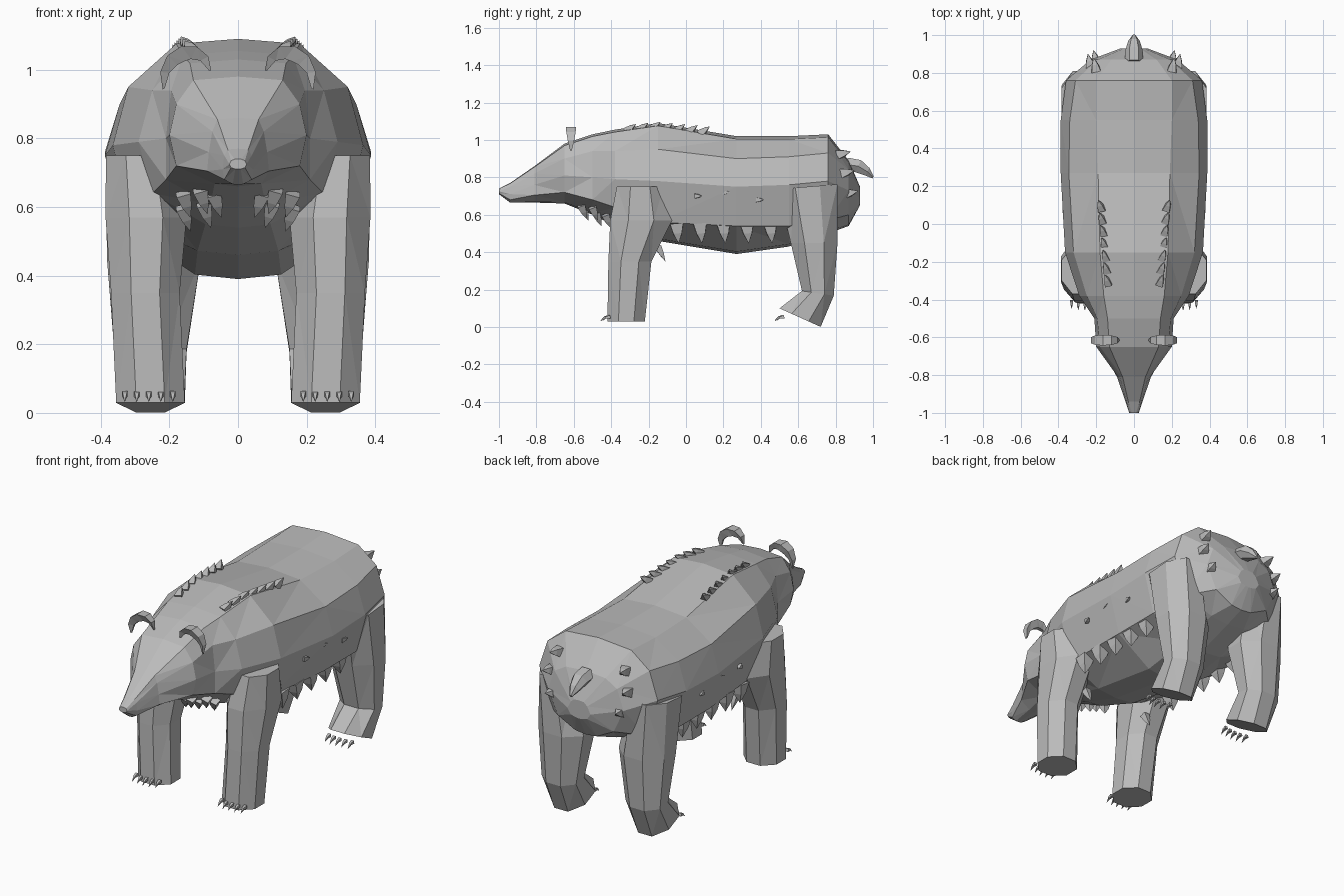
import bpy, bmesh, math
from mathutils import Vector

cube = bpy.data.objects.get("Cube")
if cube:
    bpy.data.objects.remove(cube, do_unlink=True)

grey = bpy.data.materials.new("stone grey")
grey.use_nodes = True
tone = (0.5, 0.5, 0.5, 1)
grey.diffuse_color = tone
grey.node_tree.nodes["Principled BSDF"].inputs["Base Color"].default_value = tone


def finish(bm, name):
    """Turn a bmesh into a flat shaded object."""
    bmesh.ops.recalc_face_normals(bm, faces=bm.faces)
    mesh = bpy.data.meshes.new(name)
    bm.to_mesh(mesh)
    bm.free()
    mesh.materials.append(grey)
    obj = bpy.data.objects.new(name, mesh)
    bpy.context.collection.objects.link(obj)
    return obj


def loft(rings, name):
    """Skin a list of closed rings, cap both ends and split faces into facets."""
    bm = bmesh.new()
    loops = [[bm.verts.new(p) for p in ring] for ring in rings]
    count = len(loops[0])
    for a, b in zip(loops, loops[1:]):
        for i in range(count):
            j = (i + 1) % count
            bm.faces.new((a[i], a[j], b[j], b[i]))
    bm.faces.new(loops[0])
    bm.faces.new(loops[-1])
    bmesh.ops.triangulate(bm, faces=bm.faces[:])
    return finish(bm, name)


def spike(bm, base, direction, length, radius, bend=(0, 0, 0)):
    """Four sided thorn; bend shifts the tip sideways to curve it."""
    base, axis = Vector(base), Vector(direction).normalized()
    side = axis.orthogonal().normalized()
    other = axis.cross(side)
    corners = [(side, 1), (other, 1), (side, -1), (other, -1)]
    low = [bm.verts.new(base + v * s * radius) for v, s in corners]
    mid = [bm.verts.new(base + axis * length * 0.5 + v * s * radius * 0.65) for v, s in corners]
    tip = bm.verts.new(base + axis * length + Vector(bend))
    for i in range(4):
        j = (i + 1) % 4
        bm.faces.new((low[i], low[j], mid[j], mid[i]))
        bm.faces.new((mid[i], mid[j], tip))
    bm.faces.new(low)


# Body and head: y, top z, top width, shoulder x z, flank x z, belly edge x z, bottom z
stations = [
    (-1, .74, .01, .02, .735, .025, .725, .02, .715, .71),
    (-.94, .77, .03, .04, .75, .045, .71, .04, .68, .665),
    (-.81, .86, .06, .075, .82, .085, .76, .09, .705, .665),
    (-.65, .98, .13, .18, .9, .2, .81, .18, .72, .66),
    (-.5, 1.03, .14, .195, .94, .21, .8, .21, .68, .6),
    (-.38, 1.055, .16, .25, .94, .29, .79, .25, .64, .54),
    (-.15, 1.09, .18, .32, .95, .365, .78, .31, .56, .46),
    (.27, 1.02, .19, .345, .9, .388, .75, .33, .54, .39),
    (.55, 1.02, .2, .34, .91, .388, .76, .33, .54, .43),
    (.76, 1.03, .2, .31, .93, .36, .78, .29, .57, .5),
    (.87, .89, .12, .19, .84, .23, .73, .17, .6, .54),
    (.93, .75, .03, .05, .73, .07, .69, .05, .66, .65),
]
rings = []
for y, zt, wt, wu, zu, wm, zm, wl, zl, zb in stations:
    half = [(wt, zt - wt * .08), (wu, zu), (wm, zm), (wl, zl), (wl * .38, zb + wl * .04)]
    ring = [(0, y, zt)] + [(x, y, z) for x, z in half] + [(0, y, zb)]
    ring += [(-x, y, z) for x, z in reversed(half)]
    rings.append(ring)
loft(rings, "body")

# Legs: x, x radius, y, y radius, z, slope of the ring along y
front_leg = [(.285, .1, -.245, .125, .75, 0), (.268, .118, -.24, .165, .57, 0),
             (.27, .1, -.3, .115, .35, 0), (.255, .1, -.32, .1, .03, 0)]
hind_leg = [(.28, .105, .65, .16, .75, .08), (.245, .137, .685, .125, .45, 0),
            (.255, .105, .705, .085, .18, -.15), (.255, .1, .61, .11, .05, -.45)]
for side, word in ((1, "left"), (-1, "right")):
    for shape, part in ((front_leg, "front"), (hind_leg, "hind")):
        rings = []
        for x, rx, y, ry, z, slope in shape:
            ring = []
            for i in range(8):
                a = math.tau * (i + .5) / 8
                dx, dy = rx * math.cos(a) / .924, ry * math.sin(a) / .924
                ring.append((side * (x + dx), y + dy, z + dy * slope))
            rings.append(ring)
        loft(rings, f"{word}_{part}_leg")

        # Five curved claws per foot
        bm = bmesh.new()
        front_y = -.405 if part == "front" else .525
        for i in range(5):
            x = side * (.19 + .035 * i)
            y = front_y - .01 * math.sin(math.pi * i / 4)
            spike(bm, (x, y, .055), (0, -1, -.2), .045, .012, (0, 0, -.015))
        finish(bm, f"{word}_{part}_claws")

    # Crescent ear, thickest at the crown
    bm_rings = []
    for i in range(7):
        t = i / 6
        a = math.radians(190 - 220 * t)
        swell = math.sin(math.pi * (t * .9 + .05))
        cx, cz = .147 + .012 * t, 1.01 - .03 * t
        ox, oz = cx + .07 * math.cos(a), cz + .075 * math.sin(a)
        ix, iz = ox - .045 * swell * math.cos(a), oz - .045 * swell * math.sin(a)
        y, d = -.615, .028 * swell
        bm_rings.append([(side * ox, y - d, oz), (side * ox, y + d, oz),
                         (side * ix, y + d * .6, iz), (side * ix, y - d * .3, iz)])
    loft(bm_rings, f"{word}_ear")

    # Row of thorns along the back
    bm = bmesh.new()
    for i in range(7):
        y = -.32 + .066 * i
        spike(bm, (side * (.135 + .006 * i), y, 1.058 - .006 * abs(i - 2)),
              (side * .3, .8, .6), .068, .028)
    finish(bm, f"{word}_back_thorns")

    # Thorns along the belly edge
    bm = bmesh.new()
    for i in range(5):
        spike(bm, (side * .29, -.05 + .125 * i, .55), (side * .1, .1, -1), .105, .05)
    spike(bm, (side * .2, -.15, .43), (0, .5, -1), .09, .025)
    finish(bm, f"{word}_belly_thorns")

    # Thorns on the chest
    bm = bmesh.new()
    for x, y, z in ((.07, -.55, .64), (.11, -.56, .65), (.16, -.5, .64), (.1, -.48, .61), (.16, -.43, .6)):
        spike(bm, (side * x, y, z), (-side * .3, .4, -1), .08, .03)
    finish(bm, f"{word}_chest_thorns")

    # Small thorns on the flank
    bm = bmesh.new()
    for y, z in ((.05, .7), (.2, .72), (.38, .68)):
        spike(bm, (side * .362, y, z), (side * .5, 1, 0), .04, .018)
    finish(bm, f"{word}_flank_thorns")

    # Thorns on the rump
    bm = bmesh.new()
    for x, y, z in ((.2, .81, .92), (.23, .83, .82), (.2, .85, .71)):
        spike(bm, (side * x, y, z), (side * .2, 1, .25), .075, .035)
    finish(bm, f"{word}_rump_thorns")

# Blunt tail drooping to the rear
rings = []
for y, z, r in ((.85, .87, .05), (.92, .86, .046), (.97, .83, .03), (1, .8, .008)):
    rings.append([(r * math.cos(a), y + r * .4 * math.sin(a), z + r * .8 * math.sin(a))
                  for a in (math.tau * i / 6 for i in range(6))])
loft(rings, "tail")
